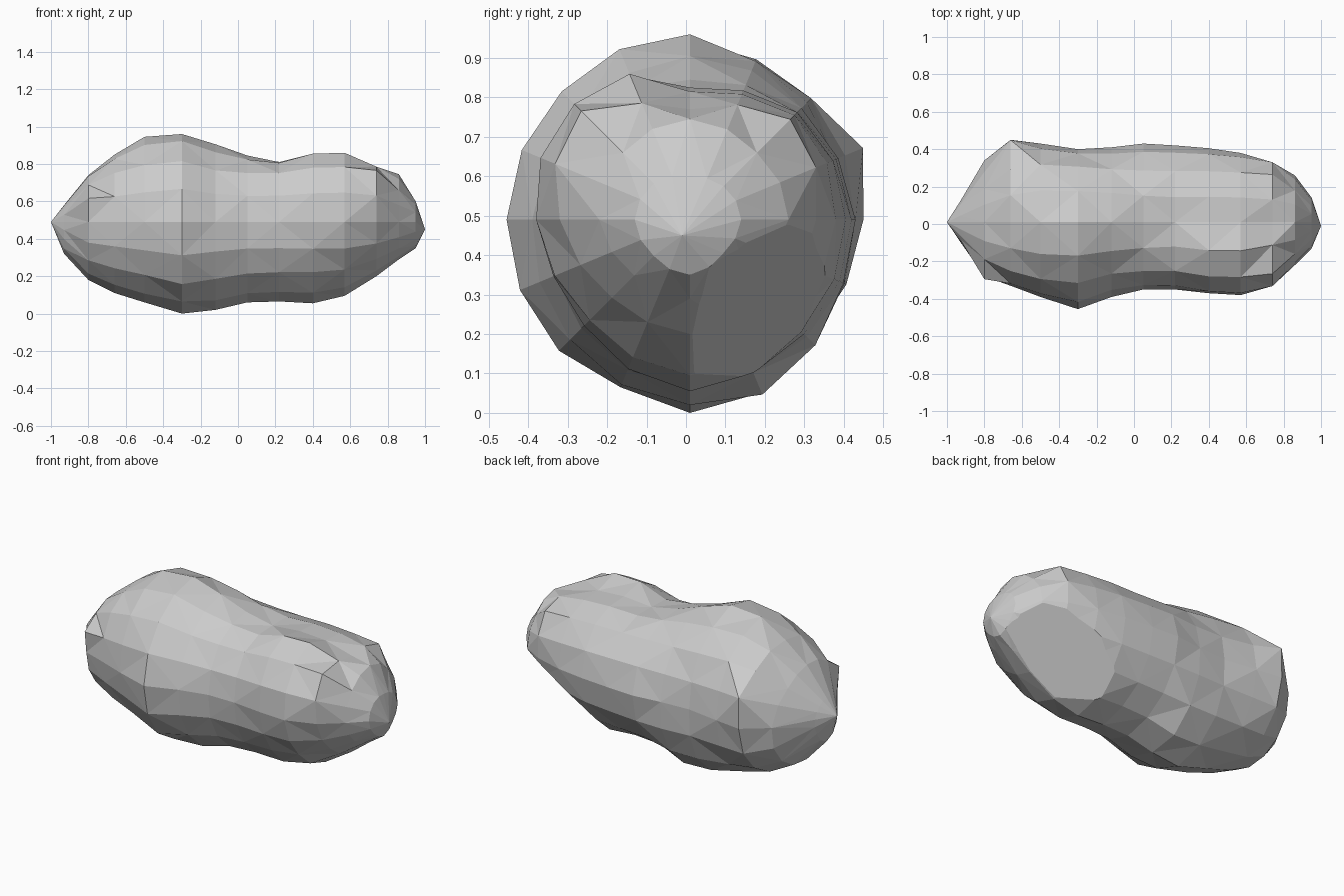
import bpy, bmesh, math

if "Cube" in bpy.data.objects:
    bpy.data.objects.remove(bpy.data.objects["Cube"])

# Cross-sections along x: x, then radii at 45 degree steps from +y through +z
SECTIONS = [
    (-0.93, .11, .09, .09, .10, .10, .13, .17, .13),
    (-0.80, .33, .25, .25, .28, .29, .29, .31, .33),
    (-0.66, .44, .40, .36, .37, .34, .35, .38, .41),
    (-0.50, .42, .435, .455, .43, .40, .40, .43, .43),
    (-0.30, .39, .42, .47, .46, .465, .47, .49, .45),
    (-0.12, .40, .40, .415, .39, .40, .43, .47, .45),
    (0.05, .42, .39, .355, .37, .36, .39, .43, .42),
    (0.22, .41, .385, .32, .37, .36, .38, .425, .41),
    (0.40, .395, .385, .335, .41, .38, .38, .435, .40),
    (0.57, .37, .375, .325, .415, .39, .36, .395, .36),
    (0.74, .32, .36, .28, .39, .33, .28, .29, .30),
    (0.86, .25, .24, .255, .24, .23, .20, .20, .20),
    (0.95, .13, .12, .11, .13, .14, .13, .14, .12),
]
# Individual ridge and hollow corners: (section, side) -> radius
CORNERS = {(1, 7): .33, (2, 1): .475, (3, 3): .44, (4, 3): .435, (4, 11): .46,
           (5, 13): .48, (6, 13): .42, (7, 13): .41,
           (8, 5): .395, (9, 5): .40, (10, 5): .32}
CY, CZ, SIDES = 0.01, 0.49, 16


def radius(radii, t):
    """Smooth periodic interpolation of the eight radii."""
    i, f = int(t), t - int(t)
    a, b, c, d = (radii[(i + k) % 8] for k in (-1, 0, 1, 2))
    return b + 0.5 * f * (c - a + f * (2*a - 5*b + 4*c - d + f * (3*(b - c) + d - a)))


bm = bmesh.new()
rings = []
for j, (x, *radii) in enumerate(SECTIONS):
    ring = []
    for k in range(SIDES):
        ang = 2 * math.pi * k / SIDES
        r = CORNERS.get((j, k), radius(radii, 8 * k / SIDES))
        ring.append(bm.verts.new((x, CY + r * math.cos(ang), CZ + r * math.sin(ang))))
    rings.append(ring)

# Faceted skin with alternating diagonals
for j, (a, b) in enumerate(zip(rings, rings[1:])):
    for k in range(SIDES):
        n = (k + 1) % SIDES
        if (j + k) % 2:
            bm.faces.new((a[k], a[n], b[n]))
            bm.faces.new((a[k], b[n], b[k]))
        else:
            bm.faces.new((a[k], a[n], b[k]))
            bm.faces.new((a[n], b[n], b[k]))

# Pointed ends
for ring, tip in ((rings[0], (-1, 0.01, 0.49)), (rings[-1], (1, -0.01, 0.45))):
    v = bm.verts.new(tip)
    for k in range(SIDES):
        bm.faces.new((ring[k], ring[(k + 1) % SIDES], v))
bmesh.ops.recalc_face_normals(bm, faces=bm.faces)

# Flat broken face low on the back right end
bmesh.ops.bisect_plane(bm, geom=bm.verts[:] + bm.edges[:] + bm.faces[:],
                       plane_co=(0.96, 0.01, 0.335), plane_no=(0.634, 0.84, -1),
                       clear_outer=True)
bmesh.ops.holes_fill(bm, edges=[e for e in bm.edges if e.is_boundary], sides=0)
bmesh.ops.recalc_face_normals(bm, faces=bm.faces)

mesh = bpy.data.meshes.new("asteroid_rock")
bm.to_mesh(mesh)
bm.free()
rock = bpy.data.objects.new("asteroid_rock", mesh)
bpy.context.collection.objects.link(rock)
